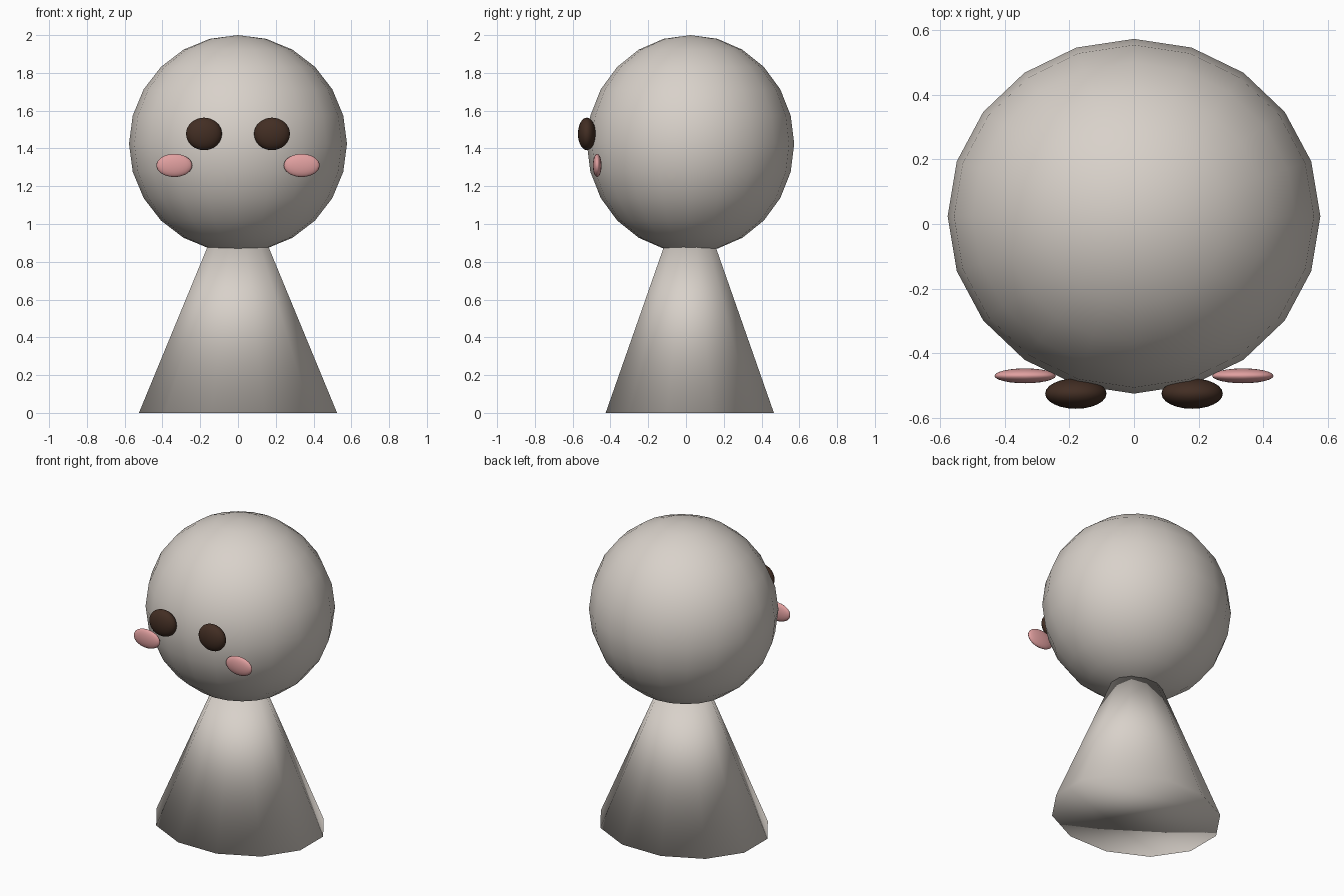
import bpy
import bmesh
import math
from mathutils import Matrix, Vector

cube = bpy.data.objects.get("Cube")
if cube:
    bpy.data.objects.remove(cube, do_unlink=True)


def make_material(name, color):
    mat = bpy.data.materials.new(name)
    mat.use_nodes = True
    mat.diffuse_color = (*color, 1)
    mat.node_tree.nodes["Principled BSDF"].inputs["Base Color"].default_value = (*color, 1)
    return mat


stone = make_material("warm_grey", (0.69, 0.64, 0.59))
brown = make_material("dark_brown", (0.055, 0.027, 0.017))
pink = make_material("blush_pink", (0.75, 0.35, 0.35))


def finish(name, bm, mat):
    bmesh.ops.recalc_face_normals(bm, faces=bm.faces)
    for face in bm.faces:
        face.smooth = True
    mesh = bpy.data.meshes.new(name)
    bm.to_mesh(mesh)
    bm.free()
    mesh.materials.append(mat)
    obj = bpy.data.objects.new(name, mesh)
    bpy.context.collection.objects.link(obj)
    return obj


def ellipsoid(name, center, radii, mat, segments=20, rings=12):
    bm = bmesh.new()
    bmesh.ops.create_uvsphere(bm, u_segments=segments, v_segments=rings, radius=1)
    bmesh.ops.transform(bm, verts=bm.verts,
                        matrix=Matrix.Translation(center) @ Matrix.Diagonal((*radii, 1)))
    return finish(name, bm, mat)


def cone(name, center, rx, ry, height, sides, mat):
    # Pointed cone with a flat n-gon base, smooth all over
    bm = bmesh.new()
    apex = bm.verts.new(Vector(center) + Vector((0, 0, height)))
    rim = []
    for i in range(sides):
        a = math.tau * (i + 0.5) / sides
        rim.append(bm.verts.new(Vector(center) + Vector((rx * math.cos(a), ry * math.sin(a), 0))))
    for i in range(sides):
        bm.faces.new((rim[i], rim[(i + 1) % sides], apex))
    bm.faces.new(rim[::-1])
    return finish(name, bm, mat)


# Body and head
cone("body", (0, 0.02, 0), 0.543, 0.461, 1.27, 12, stone)
ellipsoid("head", (0, 0.024, 1.425), (0.577, 0.549, 0.575), stone)

# Eyes and cheeks on both sides
for side, s in (("left", 1), ("right", -1)):
    ellipsoid(side + "_eye", (s * 0.18, -0.525, 1.477), (0.095, 0.047, 0.086), brown, 24, 16)
    ellipsoid(side + "_cheek", (s * 0.337, -0.47, 1.31), (0.095, 0.023, 0.061), pink, 24, 16)
